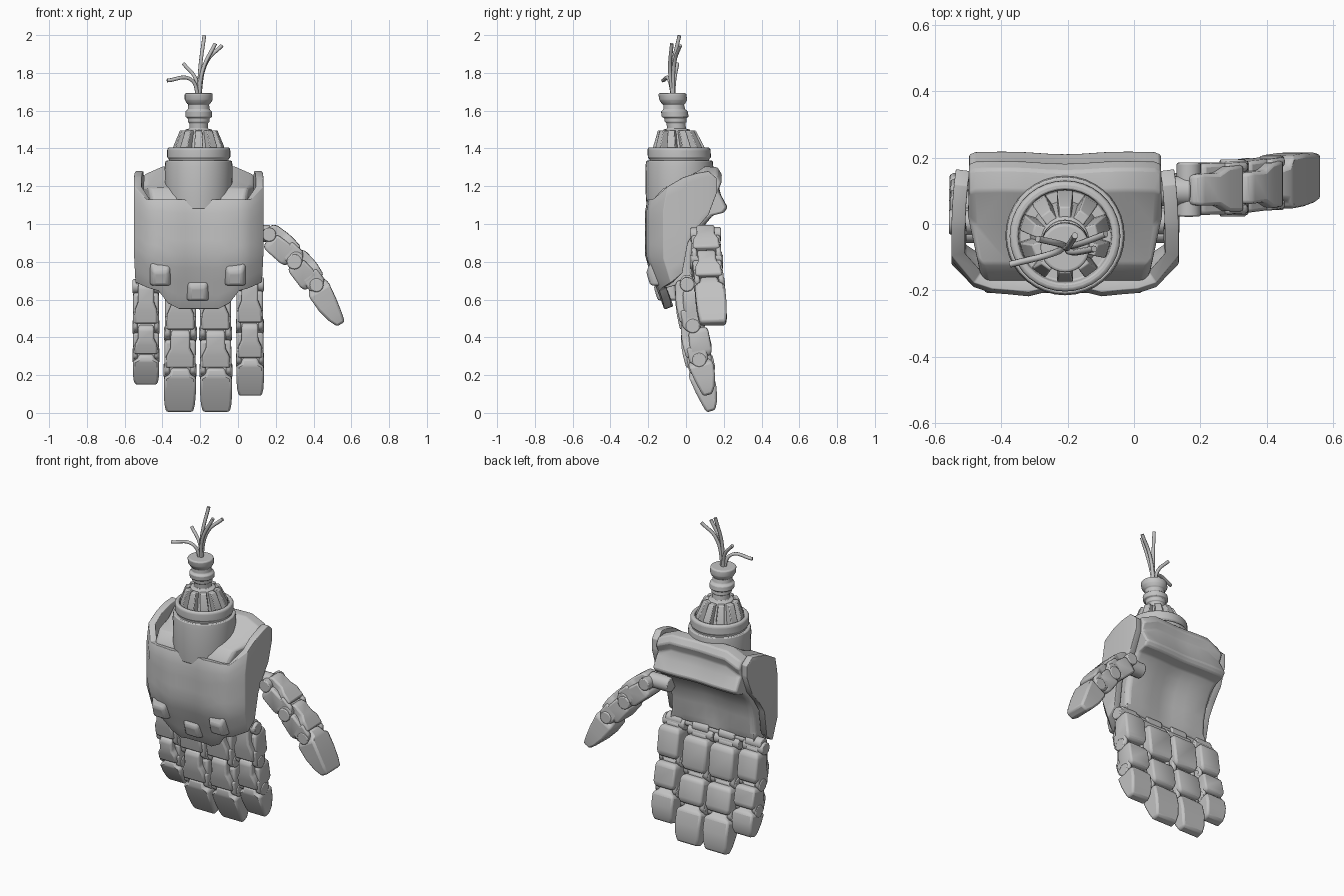
import bpy, bmesh, math
from mathutils import Vector as V

if "Cube" in bpy.data.objects:
    bpy.data.objects.remove(bpy.data.objects["Cube"])

grey = bpy.data.materials.new("plain_grey")
grey.diffuse_color = (0.54, 0.54, 0.54, 1)
grey.use_nodes = True
grey.node_tree.nodes["Principled BSDF"].inputs["Base Color"].default_value = grey.diffuse_color
CX, CY = -0.208, -0.035


def finish(ob, bevel=0.0, angle=35):
    """Material, soft edges and smooth shading."""
    ob.data.materials.append(grey)
    if bevel:
        m = ob.modifiers.new("bevel", 'BEVEL')
        m.width, m.segments, m.limit_method = bevel, 2, 'ANGLE'
        m.angle_limit = math.radians(25)
    for p in ob.data.polygons:
        p.use_smooth = True
    ob.data.set_sharp_from_angle(angle=math.radians(angle))
    return ob


def make(name, verts, faces, bevel=0.0, closed=True, angle=35):
    me = bpy.data.meshes.new(name)
    me.from_pydata([tuple(v) for v in verts], [], faces)
    if closed:
        bm = bmesh.new()
        bm.from_mesh(me)
        bmesh.ops.recalc_face_normals(bm, faces=bm.faces)
        bm.to_mesh(me)
        bm.free()
    ob = bpy.data.objects.new(name, me)
    bpy.context.collection.objects.link(ob)
    return finish(ob, bevel, angle)


def loft(name, rings, bevel=0.0, caps=True, angle=35):
    """Skin a list of equal closed rings."""
    n = len(rings[0])
    faces = [(r*n+i, r*n+(i+1) % n, (r+1)*n+(i+1) % n, (r+1)*n+i)
             for r in range(len(rings)-1) for i in range(n)]
    if caps:
        faces += [tuple(range(n)), tuple(range((len(rings)-1)*n, len(rings)*n))]
    return make(name, [v for r in rings for v in r], faces, bevel, True, angle)


def rod(name, a, b, r, bevel=0.006, n=20):
    """Cylinder between two points."""
    a, b = V(a), V(b)
    q = (b-a).to_track_quat('Z', 'Y')
    ring = [q @ V((r*math.cos(6.28319*i/n), r*math.sin(6.28319*i/n), 0)) for i in range(n)]
    return loft(name, [[a+v for v in ring], [b+v for v in ring]], bevel)


# ---- back-of-hand shell: C-shaped plate, half profile (u, y, top, bottom) mirrored
half = [(.329, .165, 1.24, 1.17), (.335, .12, 1.28, 1.05), (.34, .06, 1.27, .98),
        (.342, .01, 1.255, .9), (.343, -.025, 1.245, .74), (.343, -.12, 1.2, .69),
        (.275, -.19, 1.13, .66), (.22, -.208, 1.13, .645), (.17, -.212, 1.13, .58),
        (.11, -.218, 1.13, .55), (.07, -.208, 1.13, .55)]
cols = [(-u, y, t, b) for u, y, t, b in half] + half[::-1]
ROWS = 9
verts = []
for r in range(ROWS):
    for u, y, t, b in cols:
        z = t+(b-t)*r/(ROWS-1)
        front = min(1, max(0, (.0-y)/.15))
        y += front*max(0, .82-z)*.38 + front*max(0, z-1.08)*.25
        u *= 1-.03*max(0, .85-z)/.2
        verts.append((CX+u, y, z))
n = len(cols)
faces = [(r*n+c, (r+1)*n+c, (r+1)*n+c+1, r*n+c+1) for r in range(ROWS-1) for c in range(n-1)]
shell = make("back_shell", verts, faces, 0, False, 30)
so = shell.modifiers.new("thick", 'SOLIDIFY')
so.thickness, so.offset = .042, -1
bv = shell.modifiers.new("bevel", 'BEVEL')
bv.width, bv.segments, bv.limit_method, bv.angle_limit = .014, 3, 'ANGLE', math.radians(40)

# ---- knuckle bumps on the shell, sloping out of it at the top
for x, z, w, y in ((-.41, .735, .055, -.168), (-.015, .735, .055, -.168), (-.213, .655, .06, -.128)):
    rings = [[(x-w*k, y+dy+.022, z-.06), (x+w*k, y+dy+.022, z-.06), (x+w*k, y+dy, z+top),
              (x-w*k, y+dy, z+top)]
             for dy, k, top in ((.06, 1.05, .075), (-.02, 1, .06), (-.043, .7, .01))]
    loft("knuckle_bump", rings, .012)

# ---- palm body: side profile (y, z) swept across, with heel ridge and palm hollow
prof = [(-.178, 1.1), (-.165, 1.14), (-.12, 1.19), (0, 1.24), (.1, 1.305), (.165, 1.3),
        (.19, 1.26), (.17, 1.21), (.183, 1.155), (.219, 1.088), (.2, 1.06), (.14, 1.045),
        (.10, 1.0), (.065, .93), (.045, .85), (.04, .76), (.025, .71), (-.05, .68),
        (-.12, .66), (-.165, .75)]
rings = []
for u, d in ((-.29, .02), (-.27, 0), (-.19, -.004), (-.12, 0), (-.05, .012), (0, .016),
             (.05, .012), (.12, 0), (.19, -.004), (.27, 0), (.29, .02)):
    ring = []
    for y, z in prof:
        dd = d*.4 if z > 1.04 else d
        yy = y-dd if y > .03 else y+(d if abs(u) > .28 else 0)
        zz = z-max(0, abs(u)-.2)*.5 if z > 1.2 else z
        ring.append((CX+u*(1-.7*max(0, -y)), yy, zz))
    rings.append(ring)
loft("palm_body", rings, .008, angle=40)


# ---- wrist: lathe, upper part leaning a little
def lean(z):
    return CY-.12*max(0, z-1.38)


def lathe(name, prof, n=36, bevel=.005):
    loft(name, [[(CX+r*math.cos(6.28319*i/n), lean(z)+r*math.sin(6.28319*i/n), z)
                 for i in range(n)] for r, z in prof], bevel)


lathe("wrist_sleeve", [(.172, 1.08), (.178, 1.15), (.18, 1.3), (.176, 1.335), (.15, 1.335)])
lathe("wrist_collar", [(.158, 1.32), (.158, 1.345), (.167, 1.35), (.167, 1.395), (.16, 1.405),
                       (.142, 1.405), (.138, 1.375), (.09, 1.375)])
lathe("wrist_core", [(.108, 1.36), (.096, 1.42), (.07, 1.5), (.05, 1.505), (.05, 1.535),
                     (.058, 1.54), (.058, 1.56), (.071, 1.567), (.071, 1.595), (.058, 1.607),
                     (.055, 1.632), (.062, 1.637), (.072, 1.655), (.074, 1.66), (.074, 1.688),
                     (.068, 1.693), (.01, 1.693)], 28, .003)
for k in range(10):  # tapered ribs around the core
    a = math.radians(36*k+18)
    d, s = V((math.cos(a), math.sin(a), 0)), V((-math.sin(a), math.cos(a), 0))
    rings = []
    for z, ri, ro, w in ((1.37, .09, .138, .024), (1.41, .08, .135, .024), (1.495, .05, .1, .018)):
        c = V((CX, lean(z), z))
        rings.append([c+d*ri-s*w, c+d*ro-s*w, c+d*ro+s*w, c+d*ri+s*w])
    loft("wrist_rib", rings, .004)

# ---- loose cables
for mid, end in (((-.2, -.07, 1.83), (-.178, -.035, 1.998)), ((-.165, -.06, 1.86), (-.085, -.03, 1.945)),
                 ((-.185, -.085, 1.82), (-.12, -.075, 1.955)), ((-.225, -.06, 1.77), (-.29, -.045, 1.85)),
                 ((-.25, -.09, 1.765), (-.375, -.122, 1.76))):
    cu = bpy.data.curves.new("cable", 'CURVE')
    cu.dimensions, cu.bevel_depth, cu.bevel_resolution, cu.use_fill_caps = '3D', .010, 2, True
    sp = cu.splines.new('BEZIER')
    sp.bezier_points.add(2)
    for bp, co in zip(sp.bezier_points, ((CX, -.068, 1.66), mid, end)):
        bp.co, bp.handle_left_type, bp.handle_right_type = co, 'AUTO', 'AUTO'
    cu.materials.append(grey)
    bpy.context.collection.objects.link(bpy.data.objects.new("cable", cu))


# ---- jointed digits
def frame(a, b, s):
    d = V(b)-V(a)
    s = V(s).normalized()
    return V(a), d, s, d.cross(s).normalized()


def block(name, a, b, s, secs, shift=0.0, bevel=.01):
    """Box loft along a-b; secs = (t, half width, low, high) in the side/normal frame."""
    a, d, s, nn = frame(a, b, s)
    loft(name, [[a+d*t+s*(shift-w)+nn*lo, a+d*t+s*(shift+w)+nn*lo,
                 a+d*t+s*(shift+w)+nn*hi, a+d*t+s*(shift-w)+nn*hi]
                for t, w, lo, hi in secs], bevel)


def digit(name, pts, s, w, th):
    """Two hinged links and a tip; the positive normal is the outer side."""
    h = w/2
    for i in range(2):
        a, b = pts[i], pts[i+1]
        # waisted outer link
        block(name+"_link", a, b, s, [(-.12, h*.55, -th*.1, th*.36), (.0, h*.6, -th*.3, th*.48),
              (.35, h*.6, -th*.3, th*.53), (.55, h*.84, -th*.3, th*.53), (.88, h*.88, -th*.3, th*.48)])
        # inner pad
        block(name+"_pad", a, b, s, [(.08, h*.8, -th*.46, 0), (.18, h*.97, -th*.56, th*.22),
              (.8, h*.97, -th*.56, th*.3), (.93, h*.8, -th*.46, 0)], 0, .012)
        for e in (-1, 1):  # fork ears around the next hinge
            block(name+"_ear", a, b, s, [(.6, h*.17, -th*.36, th*.4), (1.0, h*.17, -th*.36, th*.4),
                  (1.13, h*.17, -th*.2, th*.2)], e*h*.8)
    sv = V(s).normalized()
    for p in pts[:3]:  # hinge pins
        rod(name+"_pin", V(p)-sv*h*1.02, V(p)+sv*h*1.02, th*.28)
    block(name+"_tip", pts[2], pts[3], s, [(-.1, h*.55, -th*.2, th*.34), (.06, h*.66, -th*.42, th*.45),
          (.13, h, -th*.5, th*.46), (.5, h, -th*.46, th*.38), (.8, h*.95, -th*.33, th*.28),
          (1.0, h*.84, -th*.16, th*.2)], 0, .012)


for nm, x, w, zs, drift in (("little_finger", -.487, .14, (.67, .455, .305, .155), 0),
                            ("ring_finger", -.303, .17, (.66, .42, .225, .01), -.002),
                            ("middle_finger", -.121, .17, (.66, .42, .225, .01), .002),
                            ("index_finger", .062, .146, (.68, .46, .28, .095), .001)):
    tip_y = .135 if w > .15 else .118
    ys = (.006, .036, .07, tip_y)
    digit(nm, [(x+drift*i, ys[i], zs[i]) for i in range(4)], (1, 0, 0), w, .135)
    rod("finger_hinge", (x-.055, .005, .695), (x+.055, .005, .695), .036)
rod("hinge_bar", (-.53, .005, .695), (.11, .005, .695), .022)

# ---- thumb, hinged sideways on the palm edge
digit("thumb", [(.165, .104, .945), (.308, .109, .818), (.415, .124, .678), (.543, .144, .47)],
      (0, 1, .02), .16, .132)
rod("thumb_mount", (.03, .1, .95), (.17, .1, .95), .045)
rod("thumb_pivot", (.298, .022, .8), (.298, .195, .8), .04)
